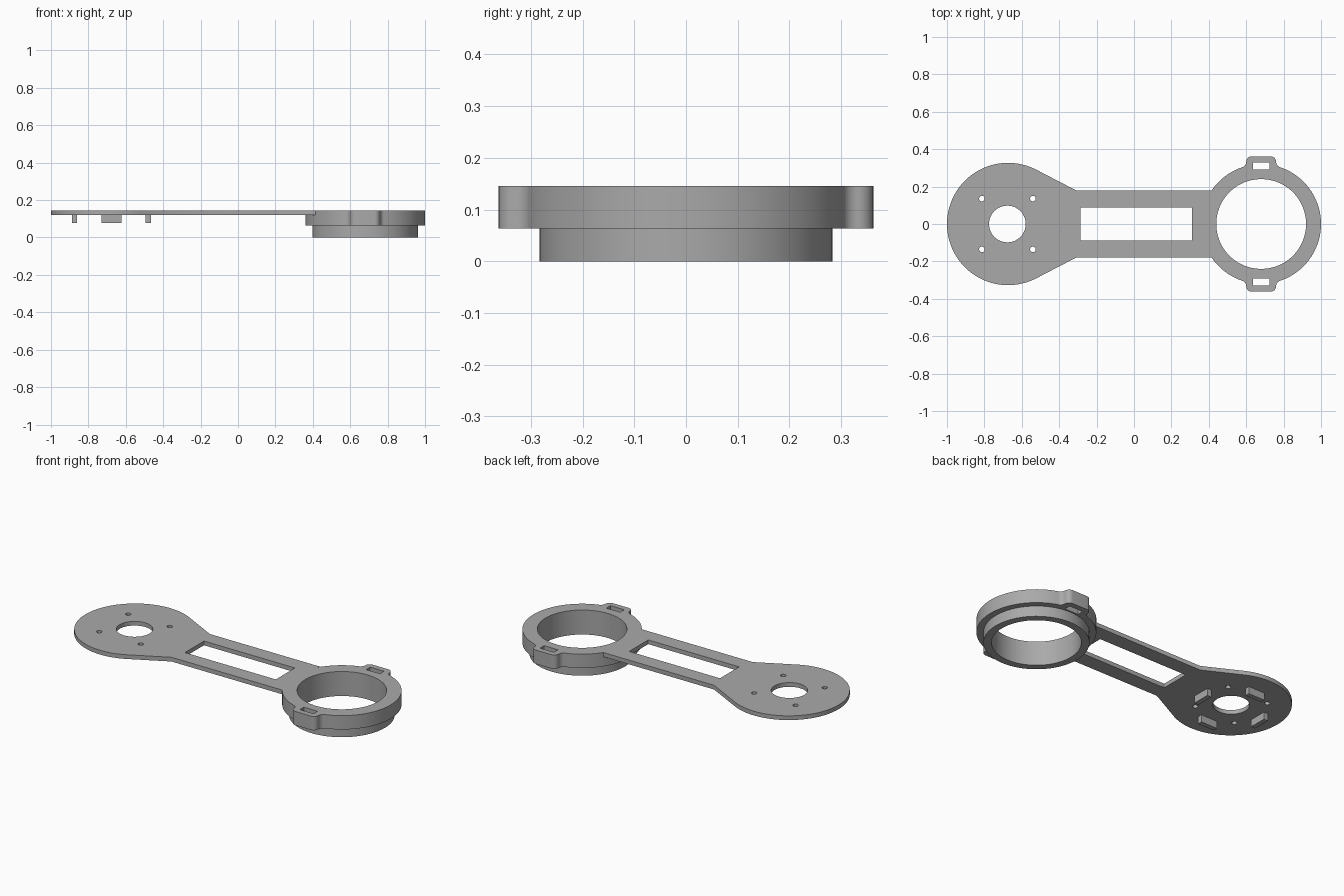
import bpy, bmesh
from math import sin, cos, pi, radians, atan2, asin, acos, hypot
from mathutils import Matrix

if "Cube" in bpy.data.objects:
    bpy.data.objects.remove(bpy.data.objects["Cube"], do_unlink=True)

grey = bpy.data.materials.new("mid grey")
grey.use_nodes = True
colour = (0.4, 0.4, 0.4, 1)
grey.diffuse_color = colour
grey.node_tree.nodes["Principled BSDF"].inputs["Base Color"].default_value = colour

# Main dimensions
DISC_X, DISC_R = -0.673, 0.327
RING_X, RING_R, BORE_R = 0.68, 0.32, 0.24
COLLAR_R = 0.283
ARM_Y, ARM_START = 0.18, -0.31
TOP, PLATE_Z, RING_Z = 0.145, 0.12, 0.063


def arc(cx, cy, r, a0, a1, n):
    """Points along an arc, both ends included; angles in radians."""
    return [(cx + r * cos(a0 + (a1 - a0) * i / n),
             cy + r * sin(a0 + (a1 - a0) * i / n)) for i in range(n + 1)]


def circle(cx, cy, r, n=96):
    return arc(cx, cy, r, 0, 2 * pi, n)[:-1]


def rect(cx, cy, w, h):
    return [(cx + sx * w / 2, cy + sy * h / 2)
            for sx, sy in ((-1, -1), (1, -1), (1, 1), (-1, 1))]


def slab(name, loops, z0, z1):
    """Extrude an outline, with holes as further loops, between two heights."""
    curve = bpy.data.curves.new(name, "CURVE")
    curve.dimensions = "2D"
    curve.fill_mode = "BOTH"
    curve.extrude = (z1 - z0) / 2
    for loop in loops:
        spline = curve.splines.new("POLY")
        spline.points.add(len(loop) - 1)
        for p, (x, y) in zip(spline.points, loop):
            p.co = (x, y, 0, 1)
        spline.use_cyclic_u = True
    temp = bpy.data.objects.new(name + "_outline", curve)
    mesh = bpy.data.meshes.new_from_object(temp)
    bpy.data.objects.remove(temp)
    bpy.data.curves.remove(curve)

    bm = bmesh.new()
    bm.from_mesh(mesh)
    bmesh.ops.remove_doubles(bm, verts=bm.verts, dist=1e-5)
    bmesh.ops.recalc_face_normals(bm, faces=bm.faces)
    bmesh.ops.transform(bm, matrix=Matrix.Translation((0, 0, (z0 + z1) / 2)), verts=bm.verts)
    bm.to_mesh(mesh)
    bm.free()
    mesh.name = name
    mesh.materials.clear()
    mesh.materials.append(grey)
    mesh.shade_smooth()
    mesh.set_sharp_from_angle(angle=radians(30))
    obj = bpy.data.objects.new(name, mesh)
    bpy.context.collection.objects.link(obj)
    return obj


# Plate: round end, tangent taper, straight arm ending against the ring
dx = ARM_START - DISC_X
tangent = atan2(ARM_Y, dx) + acos(DISC_R / hypot(dx, ARM_Y))
join = asin(ARM_Y / RING_R)
plate = arc(DISC_X, 0, DISC_R, tangent, 2 * pi - tangent, 96)
plate += [(ARM_START, -ARM_Y)]
plate += arc(RING_X, 0, RING_R, pi + join, pi - join, 24)
plate += [(ARM_START, ARM_Y)]
holes = [circle(DISC_X - 0.004, 0, 0.098, 64), rect(0.0125, 0, 0.595, 0.178)]
holes += [circle(DISC_X - 0.004 + sx * 0.136, sy * 0.136, 0.015, 24)
          for sx in (-1, 1) for sy in (-1, 1)]
slab("arm_plate", [plate] + holes, PLATE_Z, TOP)

# Four locating ribs under the round end
for name, x, y in (("left", 1, 0), ("right", -1, 0), ("front", 0, -1), ("back", 0, 1)):
    w, h = (0.028, 0.108) if x else (0.108, 0.028)
    slab(name + "_rib", [rect(DISC_X - 0.004 + x * 0.197, y * 0.197, w, h)], 0.077, PLATE_Z)

# Ring with a filleted tab at the front and the back
TAB_W, TAB_Y, ROUND = 0.08, 0.362, 0.03
fx = TAB_W + ROUND
fy = (((RING_R + ROUND) ** 2) - fx ** 2) ** 0.5
fillet_angle = atan2(fy, fx)
half = arc(0, 0, RING_R, 0, fillet_angle, 24)
half += arc(fx, fy, ROUND, pi + fillet_angle, pi, 8)[1:]
half += arc(TAB_W - ROUND, TAB_Y - ROUND, ROUND, 0, pi / 2, 8)
quarter_back = [(-x, y) for x, y in reversed(half)]
upper = half + quarter_back
lower = [(x, -y) for x, y in reversed(upper)][1:-1]
outline = [(RING_X + x, y) for x, y in upper + lower]
slots = [rect(RING_X, s * 0.31, 0.09, 0.038) for s in (-1, 1)]
slab("holder_ring", [outline, circle(RING_X, 0, BORE_R)] + slots, RING_Z, TOP)

# Narrower collar below the ring
slab("lower_collar", [circle(RING_X, 0, COLLAR_R), circle(RING_X, 0, BORE_R)], 0, RING_Z)
